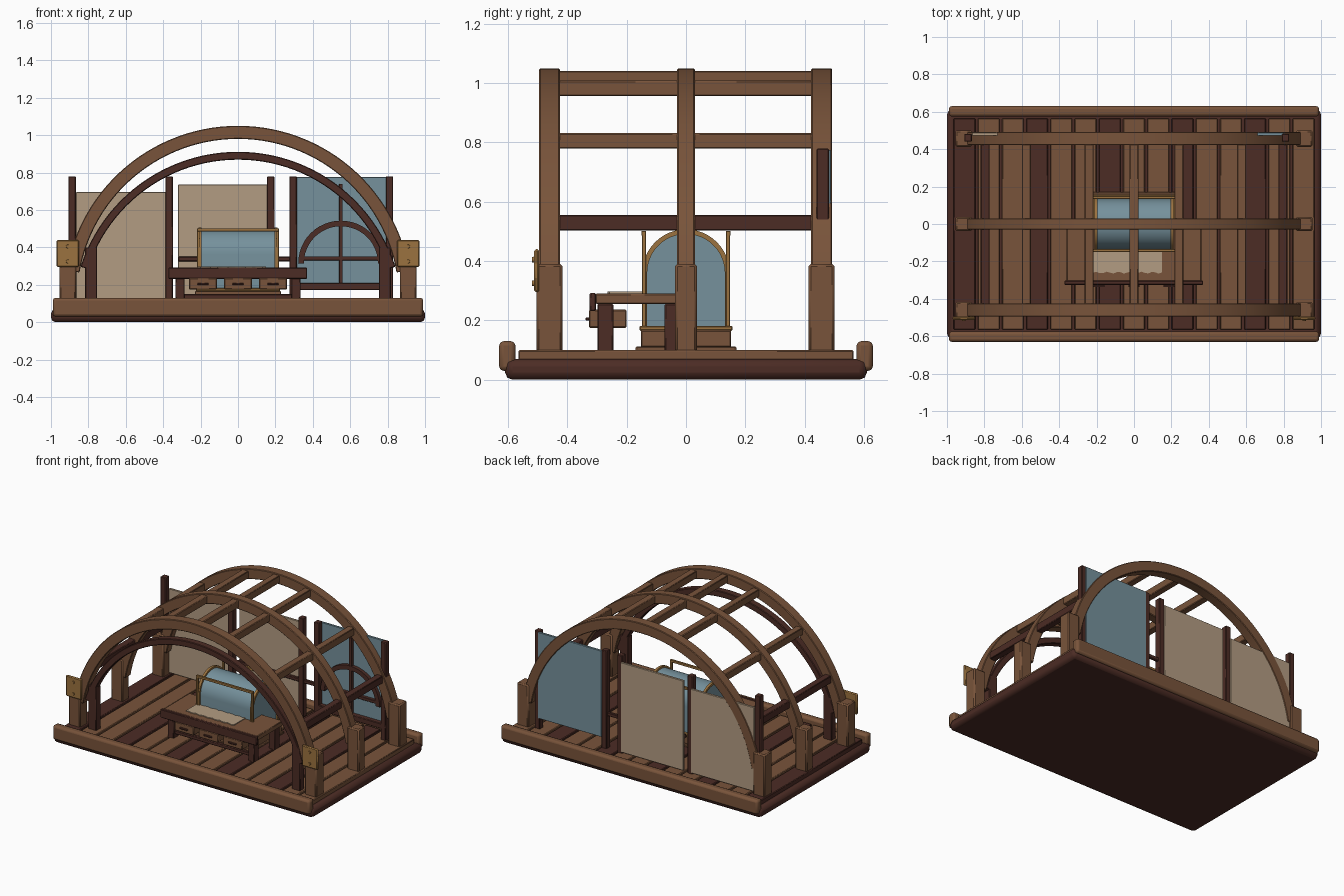
import bpy, bmesh, math

if "Cube" in bpy.data.objects:
    bpy.data.objects.remove(bpy.data.objects["Cube"])


def material(name, rgb):
    m = bpy.data.materials.new(name)
    m.diffuse_color = (*rgb, 1)
    m.use_nodes = True
    m.node_tree.nodes["Principled BSDF"].inputs["Base Color"].default_value = m.diffuse_color
    return m


BROWN = material("brown wood", (0.19, 0.088, 0.043))
DARK = material("dark wood", (0.072, 0.025, 0.018))
TAN = material("tan canvas", (0.45, 0.335, 0.225))
BLUE = material("blue glass", (0.18, 0.285, 0.335))
GOLD = material("brass", (0.33, 0.17, 0.05))


def make(name, bm, mat, bevel=0.0, segments=1):
    bmesh.ops.recalc_face_normals(bm, faces=bm.faces)
    me = bpy.data.meshes.new(name)
    bm.to_mesh(me)
    bm.free()
    me.materials.append(mat)
    ob = bpy.data.objects.new(name, me)
    bpy.context.scene.collection.objects.link(ob)
    if bevel:
        b = ob.modifiers.new("edge", 'BEVEL')
        b.width, b.segments, b.limit_method = bevel, segments, 'ANGLE'
    return ob


def box(name, x0, x1, y0, y1, z0, z1, mat, bevel=0.004, segments=1):
    bm = bmesh.new()
    bmesh.ops.create_cube(bm, size=1)
    for v in bm.verts:
        v.co.x = x0 + (v.co.x + 0.5) * (x1 - x0)
        v.co.y = y0 + (v.co.y + 0.5) * (y1 - y0)
        v.co.z = z0 + (v.co.z + 0.5) * (z1 - z0)
    return make(name, bm, mat, bevel, segments)


def arch(name, cx, cz, r, hw, y0, y1, start, mat, steps=48, bevel=0.004):
    """Rectangular section swept over a circular arc in the xz plane."""
    bm = bmesh.new()
    rings = []
    for i in range(steps + 1):
        a = start + (math.pi - 2 * start) * i / steps
        rings.append([bm.verts.new((cx + q * math.cos(a), y, cz + q * math.sin(a)))
                      for q, y in ((r - hw, y0), (r + hw, y0), (r + hw, y1), (r - hw, y1))])
    for a, b in zip(rings, rings[1:]):
        for k in range(4):
            bm.faces.new((a[k], a[(k + 1) % 4], b[(k + 1) % 4], b[k]))
    bm.faces.new(rings[0])
    bm.faces.new(rings[-1][::-1])
    return make(name, bm, mat, bevel)


def dome_profile(r, z0, spring, steps=24):
    """Upright round-topped outline in the yz plane."""
    pts = [(r, z0)]
    for i in range(steps + 1):
        a = math.pi * i / steps
        pts.append((r * math.cos(a), spring + r * math.sin(a)))
    return pts + [(-r, z0)]


# Platform: slab, edge beams and floor planks
box("base_slab", -1, 1, -0.61, 0.61, 0, 0.07, DARK, 0.025, 2)
for s, n in ((-1, "front"), (1, "back")):
    ya, yb = sorted((s * 0.575, s * 0.63))
    box(n + "_edge_beam", -0.99, 0.99, ya, yb, 0.03, 0.13, BROWN, 0.015, 2)
for i in range(15):
    x = (i - 7) * 0.1295
    box("floor_plank", x - 0.058, x + 0.058, -0.565, 0.565, 0.06, 0.10,
        DARK if i % 3 == 0 else BROWN, 0.004)

# Three main roof arches on stub posts
RC, ZC = 0.895, 0.12
for n, y, hy, py in (("front", -0.46, 0.035, 0.044), ("middle", 0, 0.03, 0.037),
                     ("back", 0.457, 0.035, 0.044)):
    arch(n + "_arch", 0, ZC, RC, 0.035, y - hy, y + hy, 0.17, BROWN, 56)
    for s in (-1, 1):
        box(n + "_post", s * 0.91 - 0.045, s * 0.91 + 0.045, y - py, y + py,
            0.085, 0.39, BROWN, 0.008)

# Purlins joining the arches
for x in (-0.796, -0.576, -0.24, 0, 0.24, 0.576, 0.796):
    z = ZC + math.sqrt(RC * RC - x * x)
    low = abs(x) > 0.7
    box("purlin", x - 0.024, x + 0.024, -0.45, 0.45, z - 0.026, z + 0.026,
        DARK if low else BROWN)

# Inner dark arch with its posts at the entrance
arch("entrance_arch", 0, 0.027, 0.863, 0.021, -0.485, -0.435, 0.31, DARK, 48)
for s in (-1, 1):
    box("entrance_post", s * 0.785 - 0.032, s * 0.785 + 0.032, -0.485, -0.435,
        0.09, 0.40, DARK)

# Brass brackets with bolts on the entrance posts
for s in (-1, 1):
    box("bracket", s * 0.91 - 0.06, s * 0.91 + 0.06, -0.512, -0.495, 0.295, 0.44, GOLD, 0.006)
    for z in (0.325, 0.405):
        bm = bmesh.new()
        bmesh.ops.create_cone(bm, cap_ends=True, segments=12, radius1=0.011,
                              radius2=0.009, depth=0.014)
        for v in bm.verts:
            v.co = (s * 0.91 + v.co.x, -0.512 - v.co.z, z + v.co.y)
        make("bracket_bolt", bm, GOLD)

# Back wall panels between dark uprights
box("left_canvas", -0.865, -0.38, 0.472, 0.488, 0.11, 0.695, TAN, 0.002)
box("middle_canvas", -0.32, 0.16, 0.472, 0.488, 0.11, 0.735, TAN, 0.002)
box("window_glass", 0.31, 0.80, 0.472, 0.488, 0.175, 0.775, BLUE, 0.002)
for x in (-0.887, -0.368, 0.175, 0.295, 0.81):
    box("wall_upright", x - 0.02, x + 0.02, 0.44, 0.482, 0.09, 0.78, DARK)
box("wall_rail", -0.32, 0.30, 0.45, 0.472, 0.325, 0.35, DARK)

# Round-headed window bars
arch("window_arch", 0.55, 0.315, 0.213, 0.015, 0.448, 0.474, 0.0, DARK, 24, 0)
box("window_mullion", 0.54, 0.56, 0.45, 0.474, 0.2, 0.74, DARK, 0.002)
box("window_crossbar", 0.325, 0.775, 0.45, 0.474, 0.33, 0.352, DARK, 0.002)
box("window_sill", 0.29, 0.83, 0.44, 0.48, 0.172, 0.21, DARK)

# Work table
box("table_top", -0.36, 0.36, -0.305, -0.02, 0.255, 0.29, BROWN)
box("table_front_board", -0.372, 0.37, -0.325, -0.303, 0.232, 0.292, DARK)
for s in (-1, 1):
    for y in (-0.272, -0.045):
        box("table_leg", s * 0.31 - 0.024, s * 0.31 + 0.024, y - 0.027, y + 0.027,
            0.09, 0.256, DARK)
box("table_stretcher", -0.31, 0.31, -0.285, -0.26, 0.125, 0.15, DARK)
for x in (-0.187, 0, 0.187):
    box("drawer", x - 0.074, x + 0.074, -0.327, -0.20, 0.175, 0.236, BROWN)
    box("drawer_handle", x - 0.03, x + 0.03, -0.338, -0.326, 0.2, 0.21, DARK, 0.002)

# Paper sheet with wavy ends
bm = bmesh.new()
N = 20
row = [[bm.verts.new((-0.22 + 0.37 * i / N, y + 0.005 * math.sin(i * 1.9), z))
        for i in range(N + 1)]
       for y, z in ((-0.26, 0.291), (-0.135, 0.291), (-0.135, 0.297), (-0.26, 0.297))]
for k in range(4):
    a, b = row[k], row[(k + 1) % 4]
    for i in range(N):
        bm.faces.new((a[i], a[i + 1], b[i + 1], b[i]))
for e in (0, N):
    bm.faces.new([r[e] for r in row])
make("paper_sheet", bm, TAN)

# Display case: stepped plinth, round-topped glass, brass rims
box("case_foot", -0.24, 0.24, -0.17, 0.17, 0.08, 0.112, BROWN)
box("case_plinth", -0.23, 0.23, -0.152, 0.152, 0.11, 0.167, BROWN)
box("case_tray", -0.225, 0.225, -0.157, 0.157, 0.165, 0.182, GOLD)
bm = bmesh.new()
ends = [[bm.verts.new((x, y, z)) for y, z in dome_profile(0.134, 0.175, 0.36)]
        for x in (-0.2, 0.2)]
n = len(ends[0])
for k in range(n):
    bm.faces.new((ends[0][k], ends[0][(k + 1) % n], ends[1][(k + 1) % n], ends[1][k]))
for e in ends:
    bm.faces.new(e)
make("case_glass", bm, BLUE)
for s in (-1, 1):
    bm = bmesh.new()
    loops = [[bm.verts.new((x, y, z)) for y, z in dome_profile(r, 0.175, 0.36)]
             for r, x in ((0.131, s * 0.195), (0.147, s * 0.195),
                          (0.147, s * 0.212), (0.131, s * 0.212))]
    for k in range(4):
        a, b = loops[k], loops[(k + 1) % 4]
        for i in range(n - 1):
            bm.faces.new((a[i], a[i + 1], b[i + 1], b[i]))
    for e in (0, n - 1):
        bm.faces.new([q[e] for q in loops])
    make("case_rim", bm, GOLD)

# Upright brass rails along both long sides of the case
for y in (-0.142, 0.142):
    for s in (-1, 1):
        box("case_rail_post", s * 0.212 - 0.007, s * 0.212 + 0.007, y - 0.007, y + 0.007,
            0.18, 0.49, GOLD, 0.002)
    box("case_rail", -0.219, 0.219, y - 0.008, y + 0.008, 0.485, 0.502, GOLD, 0.002)

# Smooth the curves while keeping hard edges
for ob in bpy.context.scene.objects:
    ob.select_set(True)
    bpy.context.view_layer.objects.active = ob
bpy.ops.object.shade_smooth_by_angle(angle=math.radians(30))
